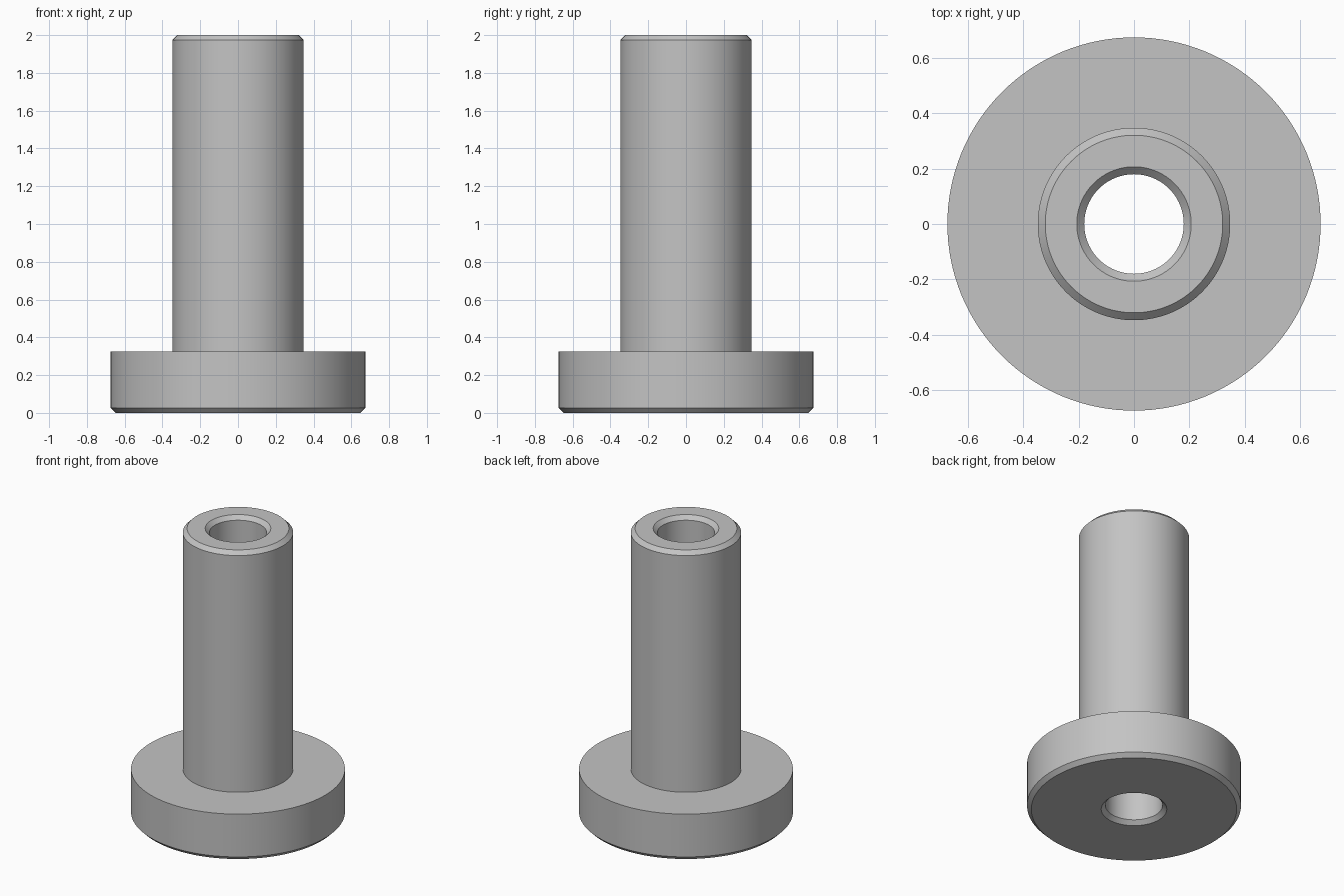
import bpy
import bmesh
import math

cube = bpy.data.objects.get("Cube")
if cube:
    bpy.data.objects.remove(cube, do_unlink=True)

# Main dimensions
HEIGHT, FLANGE_TOP = 2.0, 0.325
R_BORE, R_SHANK, R_FLANGE = 0.18, 0.348, 0.675
CHAMFER = 0.027
SEGMENTS = 128

# One plain steel grey
steel = bpy.data.materials.new("steel_grey")
steel.use_nodes = True
color = (0.55, 0.55, 0.55, 1.0)
steel.diffuse_color = color
steel.node_tree.nodes["Principled BSDF"].inputs["Base Color"].default_value = color


def lathe(name, profile, material):
    """Spin a closed (radius, height) profile around the z axis."""
    bm = bmesh.new()
    verts = [bm.verts.new((r, 0, z)) for r, z in profile]
    edges = [bm.edges.new((a, b)) for a, b in zip(verts, verts[1:] + verts[:1])]
    bmesh.ops.spin(bm, geom=verts + edges, cent=(0, 0, 0), axis=(0, 0, 1),
                   angle=math.tau, steps=SEGMENTS, use_merge=True)
    bmesh.ops.remove_doubles(bm, verts=bm.verts, dist=0.0001)
    bmesh.ops.recalc_face_normals(bm, faces=bm.faces)
    mesh = bpy.data.meshes.new(name)
    bm.to_mesh(mesh)
    bm.free()
    mesh.materials.append(material)
    obj = bpy.data.objects.new(name, mesh)
    bpy.context.collection.objects.link(obj)
    bpy.ops.object.select_all(action="DESELECT")
    obj.select_set(True)
    bpy.context.view_layer.objects.active = obj
    bpy.ops.object.shade_smooth_by_angle(angle=math.radians(30))
    return obj


# Flanged bushing: chamfered bore, chamfered flange foot and shank tip
lathe("flanged_bushing", [
    (R_BORE, CHAMFER),
    (R_BORE + CHAMFER, 0),
    (R_FLANGE - CHAMFER, 0),
    (R_FLANGE, CHAMFER),
    (R_FLANGE, FLANGE_TOP),
    (R_SHANK, FLANGE_TOP),
    (R_SHANK, HEIGHT - CHAMFER),
    (R_SHANK - CHAMFER, HEIGHT),
    (R_BORE + CHAMFER, HEIGHT),
    (R_BORE, HEIGHT - CHAMFER),
], steel)
